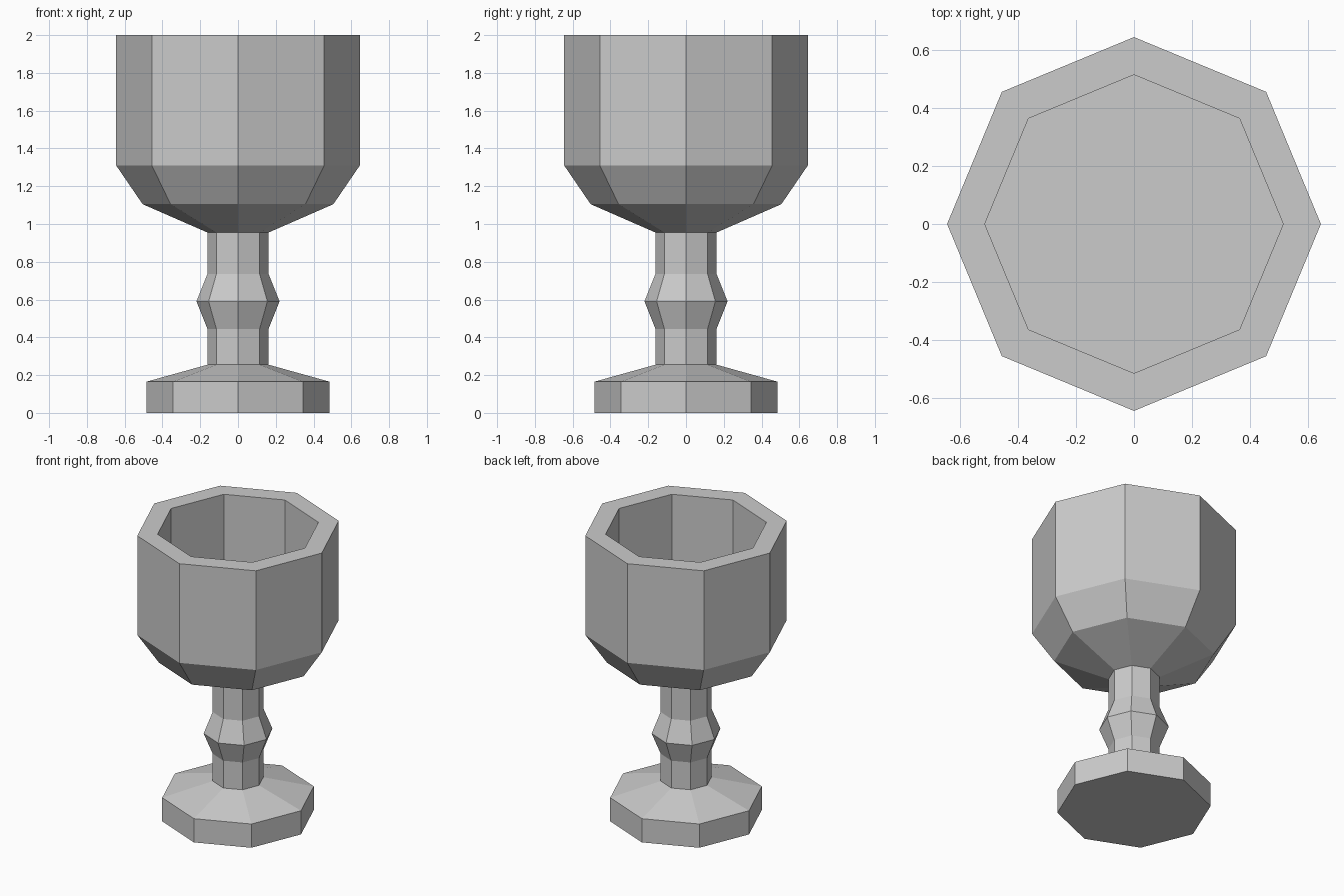
import bpy
import bmesh
from math import cos, sin, tau

cube = bpy.data.objects.get("Cube")
if cube:
    bpy.data.objects.remove(cube, do_unlink=True)

SIDES = 8

# Single grey material
grey = bpy.data.materials.new("plain_grey")
grey.use_nodes = True
colour = (0.6, 0.6, 0.6, 1)
grey.diffuse_color = colour
grey.node_tree.nodes["Principled BSDF"].inputs["Base Color"].default_value = colour

# Outer outline from foot to rim, then down inside the cup (radius, height)
profile = [
    (0.485, 0), (0.485, 0.165),          # foot slab
    (0.162, 0.255), (0.162, 0.445),      # foot slope, lower stem
    (0.22, 0.59), (0.162, 0.735),        # knob
    (0.162, 0.955),                      # upper stem
    (0.505, 1.105), (0.645, 1.31),       # bowl underside
    (0.645, 2), (0.515, 2),              # bowl wall and rim
    (0.515, 1.2),                        # cup inside
]


def lathe(name, outline):
    """Turn an outline into a faceted solid, capped at both ends."""
    bm = bmesh.new()
    rings = [[bm.verts.new((r * cos(tau * i / SIDES), r * sin(tau * i / SIDES), z))
              for i in range(SIDES)] for r, z in outline]
    for low, high in zip(rings, rings[1:]):
        for i in range(SIDES):
            j = (i + 1) % SIDES
            bm.faces.new((low[i], low[j], high[j], high[i]))
    bm.faces.new(rings[0][::-1])
    bm.faces.new(rings[-1])
    bmesh.ops.recalc_face_normals(bm, faces=bm.faces)
    mesh = bpy.data.meshes.new(name)
    bm.to_mesh(mesh)
    bm.free()
    mesh.materials.append(grey)
    obj = bpy.data.objects.new(name, mesh)
    bpy.context.collection.objects.link(obj)
    return obj


lathe("goblet", profile)
